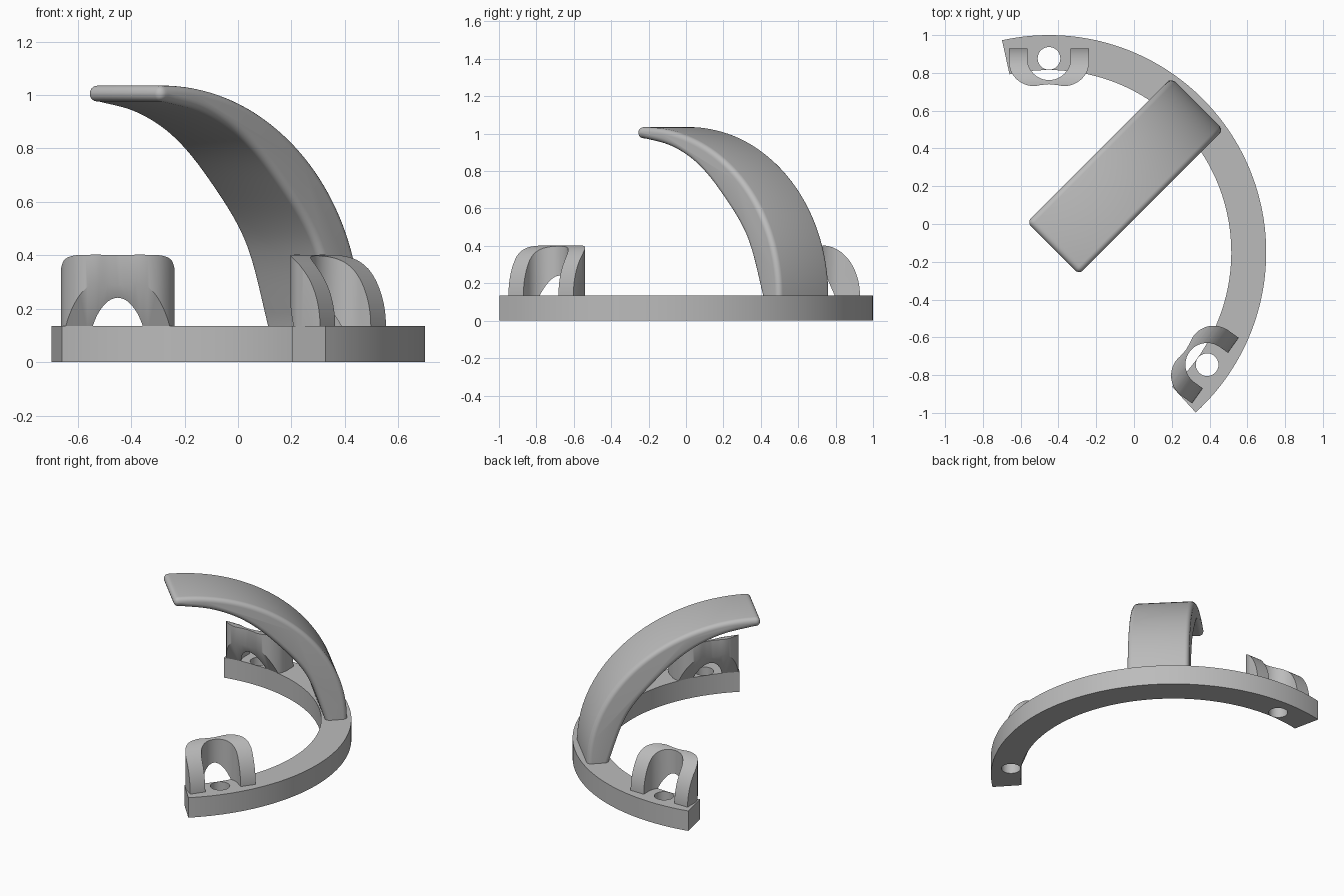
import bpy, bmesh, math
from mathutils import Matrix, Vector

if "Cube" in bpy.data.objects:
    bpy.data.objects.remove(bpy.data.objects["Cube"], do_unlink=True)

CENTRE = Vector((-0.45, -0.15, 0))      # axis of the base arc
R_IN, R_OUT, TOP = 0.965, 1.15, 0.135
HOLE_R, HOLE_DIST = 0.06, 1.027
CLIP_TURNS = (0, -125.4)                # degrees, measured from +y
CLIP_BACK, CLIP_FRONT, CLIP_TOP = 1.08, 0.88, 0.402

grey = bpy.data.materials.new("plain_grey")
grey.use_nodes = True
grey.diffuse_color = (0.5, 0.5, 0.5, 1)
grey.node_tree.nodes["Principled BSDF"].inputs["Base Color"].default_value = (0.5, 0.5, 0.5, 1)


def prism(name, outline, axis, low, high):
    """Extrude a 2D outline: (x, y) along z, or (y, z) along x."""
    def place(p, d):
        return (p[0], p[1], d) if axis == "z" else (d, p[0], p[1])
    bm = bmesh.new()
    face = bm.faces.new([bm.verts.new(place(p, low)) for p in outline])
    grown = bmesh.ops.extrude_face_region(bm, geom=[face])
    moved = [v for v in grown["geom"] if isinstance(v, bmesh.types.BMVert)]
    step = (0, 0, high - low) if axis == "z" else (high - low, 0, 0)
    bmesh.ops.translate(bm, verts=moved, vec=step)
    return finish_bmesh(name, bm)


def frustum(name, r1, r2, low, high, at=(0, 0), segments=64):
    bm = bmesh.new()
    bmesh.ops.create_cone(bm, cap_ends=True, segments=segments, radius1=r1, radius2=r2,
                          depth=high - low,
                          matrix=Matrix.Translation((*at, (low + high) / 2)))
    return finish_bmesh(name, bm)


def finish_bmesh(name, bm):
    bmesh.ops.recalc_face_normals(bm, faces=bm.faces)
    mesh = bpy.data.meshes.new(name)
    bm.to_mesh(mesh)
    bm.free()
    mesh.materials.append(grey)
    obj = bpy.data.objects.new(name, mesh)
    bpy.context.collection.objects.link(obj)
    return obj


def activate(obj):
    bpy.ops.object.select_all(action="DESELECT")
    obj.select_set(True)
    bpy.context.view_layer.objects.active = obj


def cut(obj, tool, operation="DIFFERENCE"):
    tool.hide_render = True
    mod = obj.modifiers.new("cut", "BOOLEAN")
    mod.operation, mod.object, mod.solver = operation, tool, "EXACT"
    activate(obj)
    bpy.ops.object.modifier_apply(modifier=mod.name)
    bpy.data.objects.remove(tool, do_unlink=True)


def smooth(obj):
    activate(obj)
    bpy.ops.object.shade_smooth_by_angle(angle=math.radians(35))


def spline(points, steps=5):
    """Smooth curve through the points."""
    pts = [Vector(p) for p in points]
    pts = [2 * pts[0] - pts[1]] + pts + [2 * pts[-1] - pts[-2]]
    out = []
    for a, b, c, d in zip(pts, pts[1:], pts[2:], pts[3:]):
        for i in range(steps):
            t = i / steps
            out.append(0.5 * (2 * b + (c - a) * t + (2 * a - 5 * b + 4 * c - d) * t**2
                              + (3 * b - a - 3 * c + d) * t**3))
    return out + [pts[-2]]


def arc(cx, cy, rx, ry, start, end, n):
    angles = [math.radians(start + (end - start) * i / n) for i in range(n + 1)]
    return [(cx + rx * math.cos(a), cy + ry * math.sin(a)) for a in angles]


def turn(obj, degrees):
    obj.data.transform(Matrix.Translation(CENTRE) @ Matrix.Rotation(math.radians(degrees), 4, "Z"))


# Base arc with a screw hole near each end
outline = arc(0, 0, R_OUT, R_OUT, -47.5, 102.5, 80) + arc(0, 0, R_IN, R_IN, 102.5, -47.5, 80)
base = prism("base_arc", outline, "z", 0, TOP)
for degrees in CLIP_TURNS:
    a = math.radians(90 + degrees)
    spot = (HOLE_DIST * math.cos(a), HOLE_DIST * math.sin(a))
    cut(base, frustum("hole_cutter", HOLE_R, HOLE_R, -0.1, 0.3, spot, 40))
turn(base, 0)
smooth(base)

# Curved tapering arm: elliptical back, hollow inner side, rounded edges
inner = spline([(0.07, 0.975), (0.256, 0.94), (0.414, 0.876), (0.547, 0.787),
                (0.679, 0.663), (0.81, 0.515), (0.89, 0.375), (0.973, TOP)])
outer = arc(0.07, TOP, 1.04, 0.9, 0, 90, 40)
profile = [(0.03, 0.975)] + [tuple(p) for p in inner] + [(0.985, 0.05), (1.11, 0.05)]
profile += outer + [(0.03, 1.035)]
arm = prism("curved_arm", profile, "x", -0.195, 0.195)
turn(arm, -45)
bevel = arm.modifiers.new("rounded_edges", "BEVEL")
bevel.width, bevel.segments = 0.029, 5
bevel.limit_method, bevel.angle_limit = "ANGLE", math.radians(40)
bevel.use_clamp_overlap = False
activate(arm)
bpy.ops.object.modifier_apply(modifier=bevel.name)
smooth(arm)

# Hooded clips around the holes
half = [tuple(p) for p in spline([(0.213, 1.0), (0.2, 0.955), (0.17, 0.915), (0.13, 0.89),
                                  (0.085, CLIP_FRONT), (0.04, 0.886), (0, 0.89)])]
plan = [(0.213, CLIP_BACK)] + half
plan += [(-x, y) for x, y in reversed(plan[:-1])]
hood = arc(CLIP_FRONT, TOP, CLIP_BACK - CLIP_FRONT, CLIP_TOP - TOP, 0, 90, 24)
hood += [(0.7, CLIP_TOP), (0.7, 0.1), (CLIP_BACK, 0.1)]
slot = arc(0, HOLE_DIST, 0.115, 0.115, 180, 360, 32) + [(0.115, 1.3), (-0.115, 1.3)]
for side, degrees in zip(("back", "front"), CLIP_TURNS):
    clip = prism(side + "_clip", plan, "z", 0.12, 0.5)
    cut(clip, prism("hood_tool", hood, "x", -0.4, 0.4), "INTERSECT")
    cut(clip, prism("slot_tool", slot, "z", 0, 0.6))
    # sloped underside where the clip overhangs the arc
    cut(clip, frustum("slope_tool", R_IN + 0.06, R_IN - 0.15, TOP - 0.12, TOP + 0.3, segments=160))
    turn(clip, degrees)
    smooth(clip)
